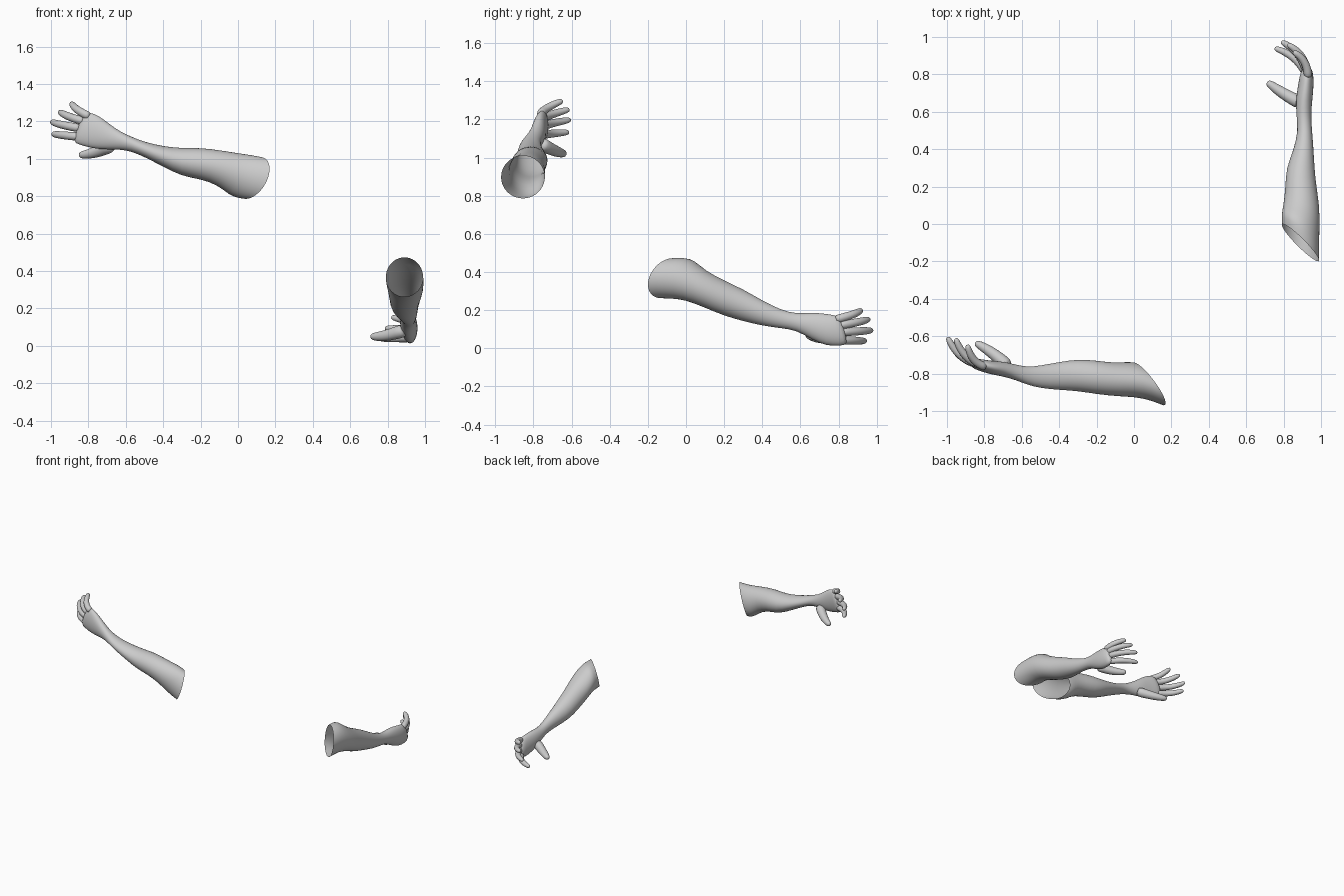
import bpy, bmesh, math
from mathutils import Vector

if "Cube" in bpy.data.objects:
    bpy.data.objects.remove(bpy.data.objects["Cube"])

skin = bpy.data.materials.new("pale grey")
skin.diffuse_color = (0.6, 0.6, 0.6, 1)
skin.use_nodes = True
skin.node_tree.nodes["Principled BSDF"].inputs["Base Color"].default_value = skin.diffuse_color


def finish(name, bm):
    """Turn a bmesh into a smooth, subdivided object."""
    bmesh.ops.recalc_face_normals(bm, faces=bm.faces)
    for f in bm.faces:
        f.smooth = True
    me = bpy.data.meshes.new(name)
    bm.to_mesh(me)
    bm.free()
    me.materials.append(skin)
    ob = bpy.data.objects.new(name, me)
    bpy.context.collection.objects.link(ob)
    sub = ob.modifiers.new("smooth", 'SUBSURF')
    sub.levels = sub.render_levels = 1
    return ob


def skin_rings(bm, rings, cap_last=True, cap_first=False):
    """Bridge successive rings of points with quads."""
    vs = [[bm.verts.new(p) for p in r] for r in rings]
    n = len(vs[0])
    for a, b in zip(vs, vs[1:]):
        for i in range(n):
            j = (i + 1) % n
            bm.faces.new((a[i], a[j], b[j], b[i]))
    if cap_last:
        bm.faces.new(vs[-1])
    if cap_first:
        bm.faces.new(vs[0][::-1])


def arm(name, axis, sections, n=20):
    """Loft ellipses along x (axis 0) or y (axis 1); open at the shoulder end.
    Section: position, side min, side max, z min, z max, plane tilt by side, by z."""
    rings = []
    for t, a0, a1, z0, z1, ta, tz in sections:
        ring = []
        for i in range(n):
            ang = 2 * math.pi * i / n
            da = (a1 - a0) / 2 * math.cos(ang) * 1.01
            dz = (z1 - z0) / 2 * math.sin(ang) * 1.01
            along, side, z = t + ta * da + tz * dz, (a0 + a1) / 2 + da, (z0 + z1) / 2 + dz
            ring.append((along, side, z) if axis == 0 else (side, along, z))
        rings.append(ring)
    bm = bmesh.new()
    skin_rings(bm, rings)
    finish(name, bm)


def digit(name, base, tip, r0, r1, bow, n=10):
    """Tapered, bowed tube with a rounded tip."""
    base, tip, bow = Vector(base), Vector(tip), Vector(bow)
    ctrl = (base + tip) / 2 + bow * 2
    length = (tip - base).length
    rings = []
    for t, k in ((0, 1), (.2, 1), (.4, 1.02), (.6, 1.04), (.8, 1), (.93, .9), (1, .5)):
        p = base * (1 - t) ** 2 + ctrl * 2 * t * (1 - t) + tip * t * t
        d = (ctrl - base) * (1 - t) + (tip - ctrl) * t
        q = d.to_track_quat('Z', 'Y')
        r = (r0 + (r1 - r0) * t) * k
        rings.append([p + q @ Vector((r * math.cos(2 * math.pi * i / n),
                                      r * math.sin(2 * math.pi * i / n), 0)) for i in range(n)])
    bm = bmesh.new()
    skin_rings(bm, rings, cap_first=True)
    finish(name, bm)


# Raised arm: upper arm rim, elbow, forearm, wrist, palm
arm("raised_arm", 0, [
    (.08, -.97, -.74, .785, 1.01, -.7, .35),
    (.04, -.945, -.738, .79, 1.02, -.55, .3),
    (-.02, -.925, -.738, .805, 1.03, -.35, .2),
    (-.10, -.922, -.742, .86, 1.045, -.15, .1),
    (-.20, -.91, -.73, .892, 1.06, 0, 0),
    (-.30, -.893, -.722, .906, 1.056, 0, 0),
    (-.40, -.887, -.738, .958, 1.067, 0, 0),
    (-.50, -.878, -.757, 1.01, 1.09, 0, 0),
    (-.57, -.86, -.765, 1.04, 1.118, 0, 0),
    (-.63, -.835, -.752, 1.05, 1.145, 0, 0),
    (-.70, -.815, -.735, 1.05, 1.19, 0, .1),
    (-.76, -.805, -.732, 1.055, 1.23, 0, .2),
    (-.82, -.787, -.722, 1.075, 1.25, 0, .3),
    (-.86, -.77, -.718, 1.09, 1.245, 0, .4)])

# Lowered arm: the opposite hand, pointing back
arm("lowered_arm", 1, [
    (-.10, .79, .99, .262, .473, -.95, .3),
    (-.04, .79, .99, .26, .475, -.7, .25),
    (.02, .79, .992, .252, .465, -.4, .15),
    (.10, .80, .993, .212, .408, -.1, 0),
    (.20, .81, .975, .17, .355, 0, 0),
    (.30, .813, .965, .142, .31, 0, 0),
    (.40, .855, .96, .118, .25, 0, 0),
    (.50, .878, .952, .105, .20, 0, 0),
    (.58, .868, .946, .095, .18, 0, 0),
    (.66, .865, .953, .045, .188, 0, 0),
    (.73, .875, .96, .012, .182, 0, -.1),
    (.79, .885, .96, .012, .175, 0, -.2),
    (.835, .90, .952, .02, .165, 0, -.3)])

# Fingers: name, raised base and tip, lowered base and tip
fingers = [
    ("little", (-.79, -.765, 1.225), (-.89, -.645, 1.298), (.932, .78, .15), (.85, .92, .20)),
    ("ring", (-.82, -.755, 1.20), (-.953, -.61, 1.252), (.93, .80, .12), (.82, .96, .153)),
    ("middle", (-.84, -.75, 1.163), (-.997, -.603, 1.198), (.925, .81, .085), (.785, .975, .094)),
    ("index", (-.84, -.75, 1.118), (-.99, -.612, 1.133), (.922, .80, .042), (.75, .94, .038))]
for label, rb, rt, lb, lt in fingers:
    digit("raised_%s_finger" % label, rb, rt, .025, .018, (-.018, -.02, 0))
    digit("lowered_%s_finger" % label, lb, lt, .025, .018, (.02, .018, 0))

# Thumbs
digit("raised_thumb", (-.67, -.765, 1.075), (-.85, -.635, 1.02), .04, .021, (0, .012, -.012))
digit("lowered_thumb", (.895, .645, .085), (.712, .76, .05), .04, .021, (-.012, 0, -.012))
